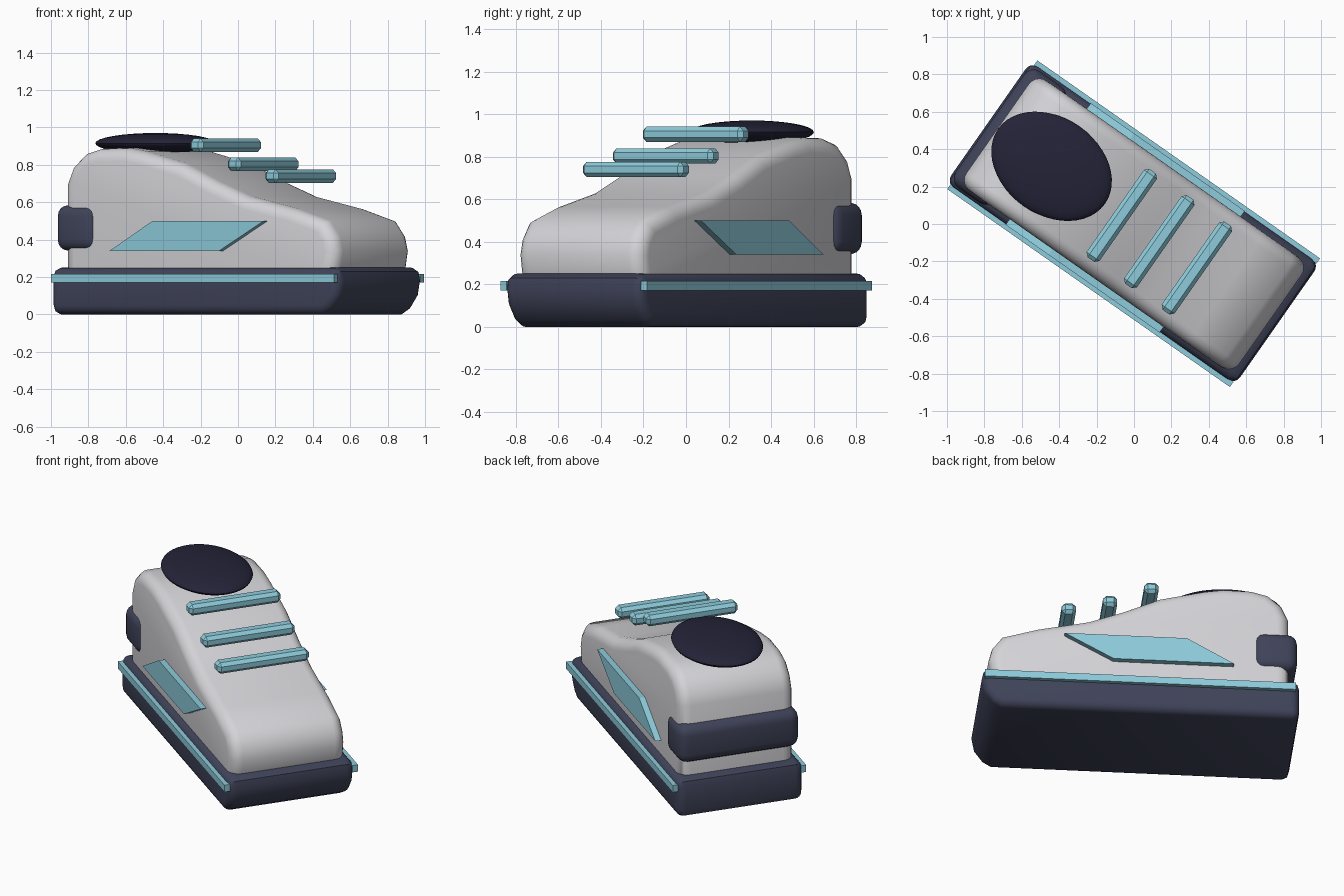
import bpy, bmesh, math
from mathutils import Matrix, Vector

cube = bpy.data.objects.get("Cube")
if cube:
    bpy.data.objects.remove(cube, do_unlink=True)

# The shoe is built with its toe along +x, then turned on the ground
TURN = Matrix.Rotation(math.radians(-35), 4, 'Z')


def material(name, rgb):
    m = bpy.data.materials.new(name)
    m.use_nodes = True
    m.diffuse_color = (*rgb, 1)
    m.node_tree.nodes["Principled BSDF"].inputs["Base Color"].default_value = (*rgb, 1)
    return m


GREY = material("light_grey", (0.66, 0.66, 0.69))
NAVY = material("navy", (0.05, 0.056, 0.1))
DARK = material("dark_lining", (0.018, 0.017, 0.04))
TEAL = material("pale_teal", (0.27, 0.6, 0.71))


def finish(name, bm, mat, smooth=None):
    bmesh.ops.recalc_face_normals(bm, faces=bm.faces)
    bm.transform(TURN)
    mesh = bpy.data.meshes.new(name)
    bm.to_mesh(mesh)
    bm.free()
    mesh.materials.append(mat)
    obj = bpy.data.objects.new(name, mesh)
    bpy.context.collection.objects.link(obj)
    if smooth:
        bpy.ops.object.select_all(action='DESELECT')
        obj.select_set(True)
        bpy.context.view_layer.objects.active = obj
        bpy.ops.object.shade_smooth_by_angle(angle=math.radians(smooth))
    return obj


def inset_profile(points, d):
    """Move a counter-clockwise outline inward by d."""
    result = []
    for i, p in enumerate(points):
        a = (p - points[i - 1]).normalized()
        b = (points[(i + 1) % len(points)] - p).normalized()
        na, nb = Vector((-a.y, a.x)), Vector((-b.y, b.x))
        result.append(p + (na + nb) * d / (1 + na.dot(nb)))
    return result


def slab(name, profile, half, radius, mat, steps=5):
    """Side outline spread across the width, with rounded side edges."""
    points = [Vector(p) for p in profile]
    angles = [i * math.pi / 2 / steps for i in range(steps + 1)]
    rim = [(half - radius + radius * math.sin(t), radius * (1 - math.cos(t))) for t in angles]
    stations = [(-y, d) for y, d in reversed(rim)] + rim
    bm = bmesh.new()
    rings = [[bm.verts.new((p.x, y, p.y)) for p in inset_profile(points, d)]
             for y, d in stations]
    n = len(points)
    for r, s in zip(rings, rings[1:]):
        for i in range(n):
            j = (i + 1) % n
            bm.faces.new((r[i], r[j], s[j], s[i]))
    bm.faces.new(rings[0])
    bm.faces.new(rings[-1])
    return finish(name, bm, mat, 40)


def box(name, low, high, mat, bevel=0, segments=1, smooth=None):
    low, high = Vector(low), Vector(high)
    bm = bmesh.new()
    bmesh.ops.create_cube(bm, size=1)
    bm.transform(Matrix.Translation((low + high) / 2) @ Matrix.Diagonal((*(high - low), 1)))
    if bevel:
        bmesh.ops.bevel(bm, geom=bm.edges[:], offset=bevel, segments=segments,
                        profile=0.5, affect='EDGES')
    return finish(name, bm, mat, smooth)


# Sole with a lifted toe
slab("sole", [(-.95, .05), (-.94, .015), (-.91, 0), (.82, 0), (.87, .03),
              (.92, .1), (.935, .18), (.925, .23), (.89, .25),
              (-.91, .25), (-.94, .235), (-.95, .2)], .395, .05, NAVY)

# Upper: heel, ankle, instep and toe box
slab("upper", [(-.89, .14), (.84, .14), (.875, .25), (.89, .34), (.87, .42),
               (.81, .5), (.6, .565), (.3, .63), (.09, .71), (-.12, .805),
               (-.38, .87), (-.5, .89), (-.67, .887), (-.77, .86),
               (-.85, .79), (-.89, .7)], .36, .07, GREY)

# Heel counter
box("heel_counter", (-.94, -.38, .34), (-.68, .38, .585), NAVY, .06, 4, 40)

# Ankle opening
bm = bmesh.new()
bmesh.ops.create_uvsphere(bm, u_segments=48, v_segments=16, radius=1)
bm.transform(Matrix.Translation((-.538, 0, .915)) @ Matrix.Diagonal((.349, .26, .055, 1)))
finish("ankle_opening", bm, DARK, 40)

# Lace bars
for i, (x, z) in enumerate([(-.08, .905), (.165, .803), (.41, .74)]):
    box(f"lace_{i + 1}", (x - .042, -.288, z - .036), (x + .042, .288, z + .036), TEAL, .02)

# Sole stripes and slanted side panels
for side, s in (("right", -1), ("left", 1)):
    y0, y1 = sorted((s * .385, s * .42))
    box(f"sole_stripe_{side}", (-.925, y0, .17), (.92, y1, .215), TEAL)

    bm = bmesh.new()
    outline = [(-.56, .34), (.155, .34), (.445, .5), (-.28, .5)]
    inner, outer = [[bm.verts.new((x, s * y, z)) for x, z in outline] for y in (.35, .397)]
    bm.faces.new(inner)
    bm.faces.new(outer)
    for i in range(4):
        j = (i + 1) % 4
        bm.faces.new((inner[i], inner[j], outer[j], outer[i]))
    finish(f"side_panel_{side}", bm, TEAL)
